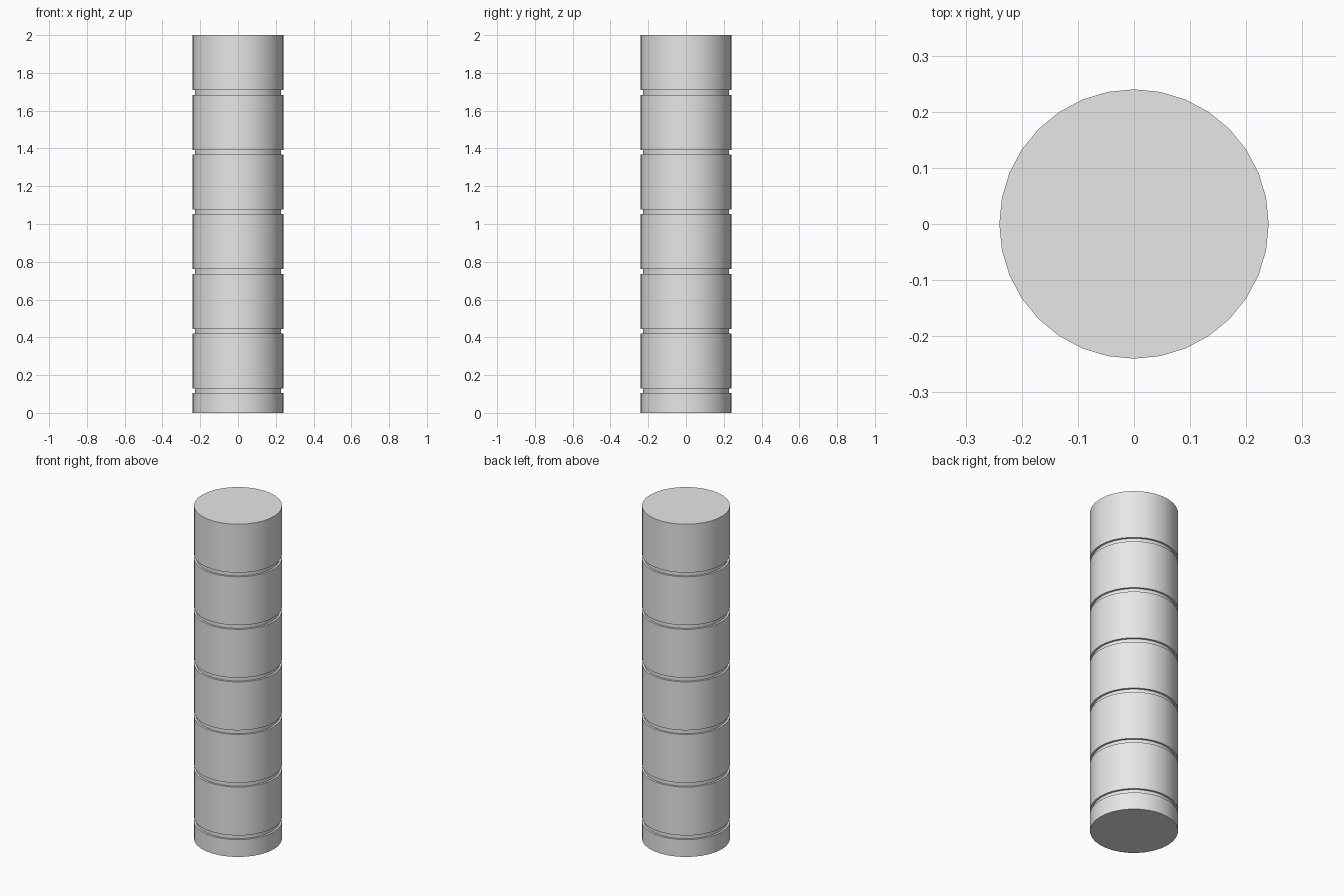
import bpy, math

if "Cube" in bpy.data.objects:
    bpy.data.objects.remove(bpy.data.objects["Cube"])

SIDES = 32
R_OUT, R_GROOVE = 0.24, 0.228
TOP, PITCH, BAND, GROOVE = 2.0, 0.316, 0.291, 0.025

# Side profile: bands separated by narrow recessed grooves, from the top down
profile = []
z = TOP
for i in range(6):
    low = z - BAND
    profile += [(R_OUT, z), (R_OUT, low), (R_GROOVE, low), (R_GROOVE, low - GROOVE)]
    z -= PITCH
profile += [(R_OUT, z), (R_OUT, 0.0)]

# Lathe the profile into one closed column
verts, faces = [], []
for r, h in profile:
    for s in range(SIDES):
        a = 2 * math.pi * s / SIDES
        verts.append((r * math.cos(a), r * math.sin(a), h))
for k in range(len(profile) - 1):
    for s in range(SIDES):
        t = (s + 1) % SIDES
        u, d = k * SIDES, (k + 1) * SIDES
        faces.append((u + s, d + s, d + t, u + t))
last = (len(profile) - 1) * SIDES
faces.append(tuple(range(SIDES)))
faces.append(tuple(last + s for s in reversed(range(SIDES))))

mesh = bpy.data.meshes.new("grooved_column")
mesh.from_pydata(verts, [], faces)
mesh.update()
column = bpy.data.objects.new("grooved_column", mesh)
bpy.context.collection.objects.link(column)

# Single plain grey
grey = bpy.data.materials.new("light_grey")
grey.diffuse_color = (0.8, 0.8, 0.8, 1)
grey.use_nodes = True
grey.node_tree.nodes["Principled BSDF"].inputs["Base Color"].default_value = grey.diffuse_color
mesh.materials.append(grey)

# Smooth sides, sharp groove and cap edges
bpy.context.view_layer.objects.active = column
column.select_set(True)
bpy.ops.object.shade_smooth_by_angle(angle=math.radians(30))
